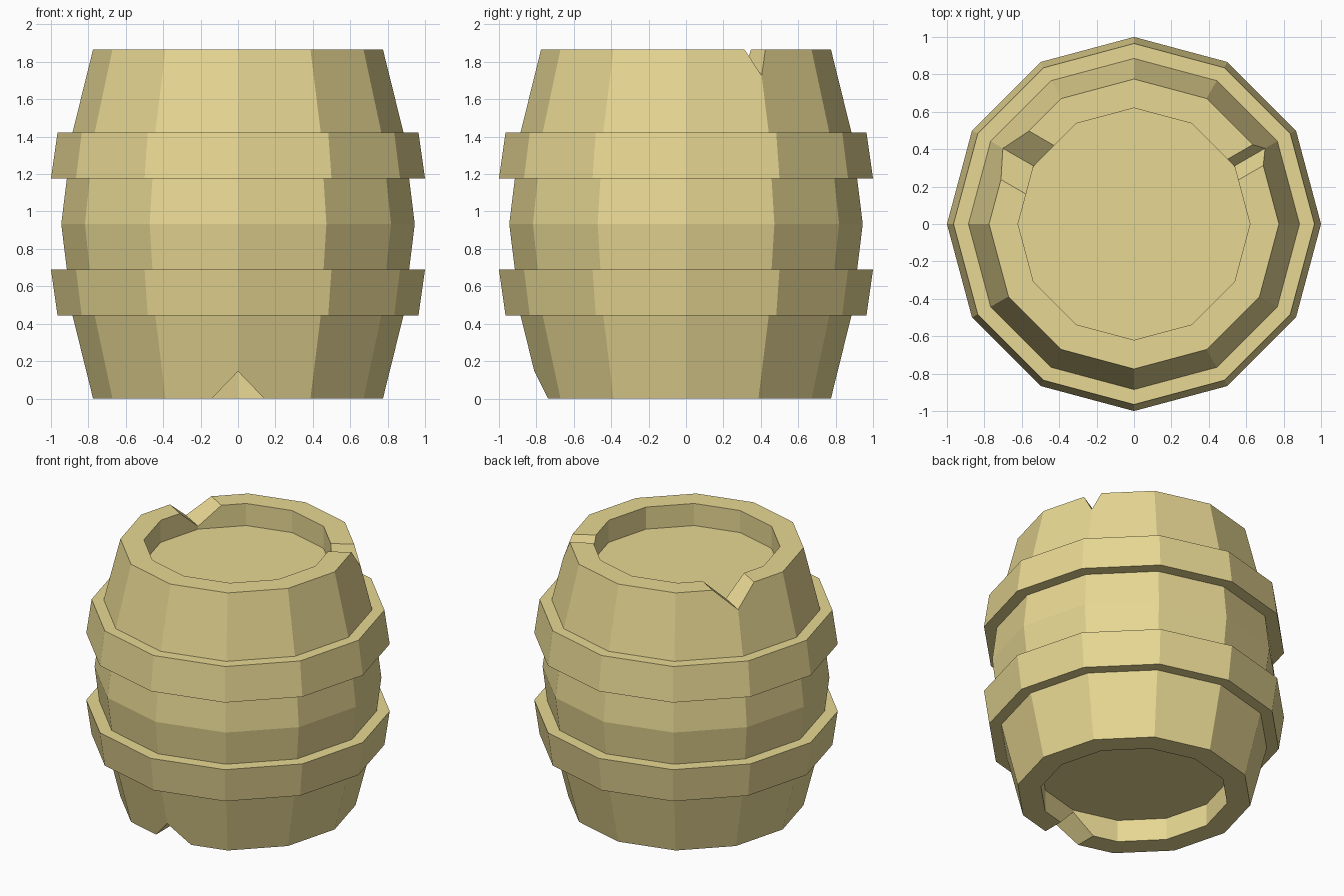
import bpy, bmesh
from math import cos, sin, pi, radians

if "Cube" in bpy.data.objects:
    bpy.data.objects.remove(bpy.data.objects["Cube"])

SIDES = 12
H = 1.866

wood = bpy.data.materials.new("wood")
wood.diffuse_color = (0.8, 0.68, 0.29, 1)
wood.use_nodes = True
wood.node_tree.nodes["Principled BSDF"].inputs["Base Color"].default_value = wood.diffuse_color


def make_object(name, bm):
    bmesh.ops.recalc_face_normals(bm, faces=bm.faces)
    mesh = bpy.data.meshes.new(name)
    bm.to_mesh(mesh)
    bm.free()
    mesh.materials.append(wood)
    ob = bpy.data.objects.new(name, mesh)
    bpy.context.collection.objects.link(ob)
    return ob


def lathe(name, profile, closed):
    """Revolve (radius, z) points; an open profile gets flat end caps."""
    bm = bmesh.new()
    rings = [[bm.verts.new((r * cos(2 * pi * i / SIDES), r * sin(2 * pi * i / SIDES), z))
              for i in range(SIDES)] for r, z in profile]
    pairs = list(zip(rings, rings[1:]))
    if closed:
        pairs.append((rings[-1], rings[0]))
    else:
        bm.faces.new(rings[0])
        bm.faces.new(rings[-1])
    for a, b in pairs:
        for i in range(SIDES):
            j = (i + 1) % SIDES
            bm.faces.new((a[i], a[j], b[j], b[i]))
    return make_object(name, bm)


def cut_notch(body, angle, left, right, rim_z, tip_z):
    """Cut a radial V notch into the rim, its tip at tip_z."""
    a = radians(angle)
    k = 1.3                                   # extend the V past the rim
    top = tip_z + (rim_z - tip_z) * k
    tri = [(0, tip_z), (left * k, top), (-right * k, top)]
    bm = bmesh.new()
    ends = [[bm.verts.new((r * cos(a) - s * sin(a), r * sin(a) + s * cos(a), z))
             for s, z in tri] for r in (0.45, 1.1)]
    bm.faces.new(ends[0])
    bm.faces.new(ends[1])
    for i in range(3):
        j = (i + 1) % 3
        bm.faces.new((ends[0][i], ends[0][j], ends[1][j], ends[1][i]))
    cutter = make_object("notch_cutter", bm)
    cutter.hide_render = True
    mod = body.modifiers.new("notch", 'BOOLEAN')
    mod.operation = 'DIFFERENCE'
    mod.solver = 'EXACT'
    mod.object = cutter
    bpy.context.view_layer.objects.active = body
    bpy.ops.object.modifier_apply(modifier=mod.name)
    bpy.data.objects.remove(cutter)


# Barrel body with recessed lid and base
body = lathe("barrel_body", [
    (0.62, 0.16), (0.62, 0), (0.775, 0), (0.885, 0.445), (0.945, H / 2),
    (0.885, H - 0.445), (0.775, H), (0.62, H), (0.62, H - 0.16)], closed=False)

# Chips in the rims: two on top, one at the bottom front
cut_notch(body, 150, 0.15, 0.15, H, 1.727)
cut_notch(body, 30, 0.05, 0.075, H, 1.727)
cut_notch(body, -90, 0.14, 0.14, 0, 0.145)

# Hoops, mirrored about mid height
hoop = [(0.87, 0.445), (0.965, 0.445), (1.0, 0.69), (0.90, 0.69)]
lathe("lower_hoop", hoop, closed=True)
lathe("upper_hoop", [(r, H - z) for r, z in hoop], closed=True)
